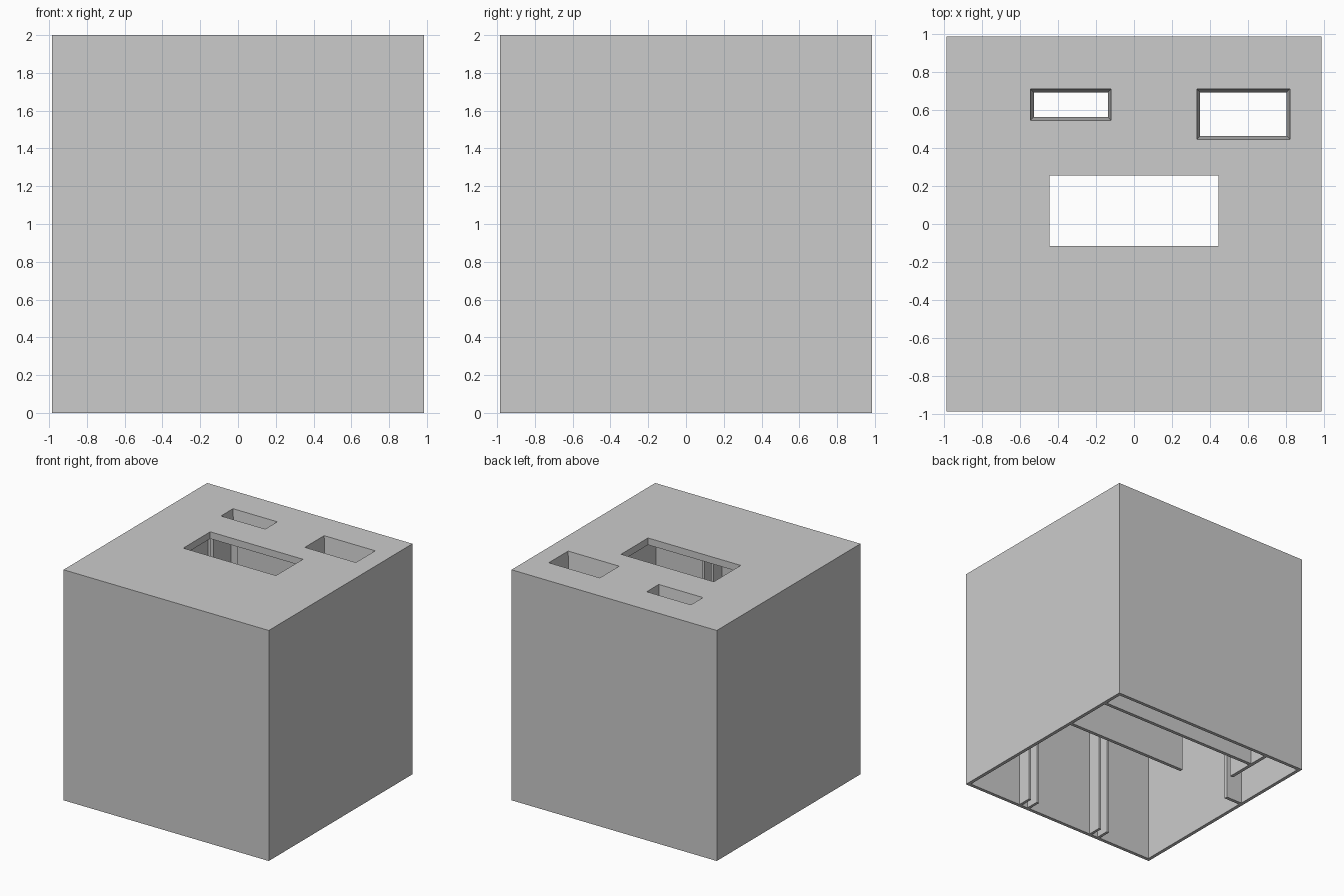
import bpy
import bmesh

default = bpy.data.objects.get("Cube")
if default:
    bpy.data.objects.remove(default, do_unlink=True)

grey = bpy.data.materials.new("plain_grey")
grey.use_nodes = True
colour = (0.6, 0.6, 0.6, 1)
grey.diffuse_color = colour
grey.node_tree.nodes["Principled BSDF"].inputs["Base Color"].default_value = colour

HALF, WALL, TOP = 0.985, 0.03, 0.06
INNER = HALF - WALL
CEILING = 2 - TOP
COLLAR = 0.15


def block(name, x, y, z, taper=0):
    """Box from (min, max) ranges; taper draws the bottom in on all sides."""
    bm = bmesh.new()
    bmesh.ops.create_cube(bm, size=1)
    for v in bm.verts:
        inset = taper if v.co.z < 0 else 0
        for axis, span in enumerate((x, y)):
            v.co[axis] = span[0] + inset if v.co[axis] < 0 else span[1] - inset
        v.co.z = z[0] if v.co.z < 0 else z[1]
    mesh = bpy.data.meshes.new(name)
    bm.to_mesh(mesh)
    bm.free()
    mesh.materials.append(grey)
    obj = bpy.data.objects.new(name, mesh)
    bpy.context.collection.objects.link(obj)
    return obj


def cut(target, cutter):
    """Subtract the cutter and bake the result."""
    mod = target.modifiers.new("cut", 'BOOLEAN')
    mod.operation, mod.solver, mod.object = 'DIFFERENCE', 'EXACT', cutter
    bpy.context.view_layer.objects.active = target
    bpy.ops.object.modifier_apply(modifier=mod.name)


def grow(span, d):
    return (span[0] - d, span[1] + d)


# Outer shell, open underneath
shell = block("shell", (-HALF, HALF), (-HALF, HALF), (0, 2))
cutters = [block("cavity_cutter", (-INNER, INNER), (-INNER, INNER), (-0.1, CEILING))]
cut(shell, cutters[0])

# Large straight opening
cutters.append(block("opening_cutter", (-0.445, 0.445), (-0.115, 0.255), (1.8, 2.1)))
cut(shell, cutters[-1])

# Two smaller openings, each with a tapered collar below the top
for name, x, y in (("small", (-0.545, -0.12), (0.545, 0.71)),
                   ("medium", (0.33, 0.82), (0.445, 0.71))):
    collar = block(name + "_collar", grow(x, 0.02), grow(y, 0.02),
                   (2 - COLLAR, CEILING))
    cutter = block(name + "_cutter", x, y, (2 - COLLAR, 2), taper=0.018)
    # extend both ends along the same slope so the cut passes cleanly through
    for v in cutter.data.vertices:
        s = 1 if v.co.z > 1.9 else -1
        step = 0.01 * s * 0.018 / COLLAR
        v.co.x += step if v.co.x > sum(x) / 2 else -step
        v.co.y += step if v.co.y > sum(y) / 2 else -step
        v.co.z += 0.01 * s
    cutters.append(cutter)
    cut(shell, cutter)
    cut(collar, cutter)

for cutter in cutters:
    bpy.data.objects.remove(cutter, do_unlink=True)

# Inner partitions
height = (0, CEILING)
block("rear_partition", (-0.60, INNER), (0.76, 0.79), height)
block("middle_partition", (-0.23, INNER), (0.32, 0.35), height)
block("cross_partition", (-0.63, -0.60), (0.52, INNER), height)
block("side_stub", (-INNER, -0.80), (0.21, 0.24), height)

# Paired guide rails on the inside of the front wall
for side, sign in (("left", 1), ("right", -1)):
    for label, x in (("inner", 0.335), ("outer", 0.42)):
        block(f"{side}_{label}_rail", grow((sign * x, sign * x), 0.012),
              (-INNER, -INNER + 0.12), height)
